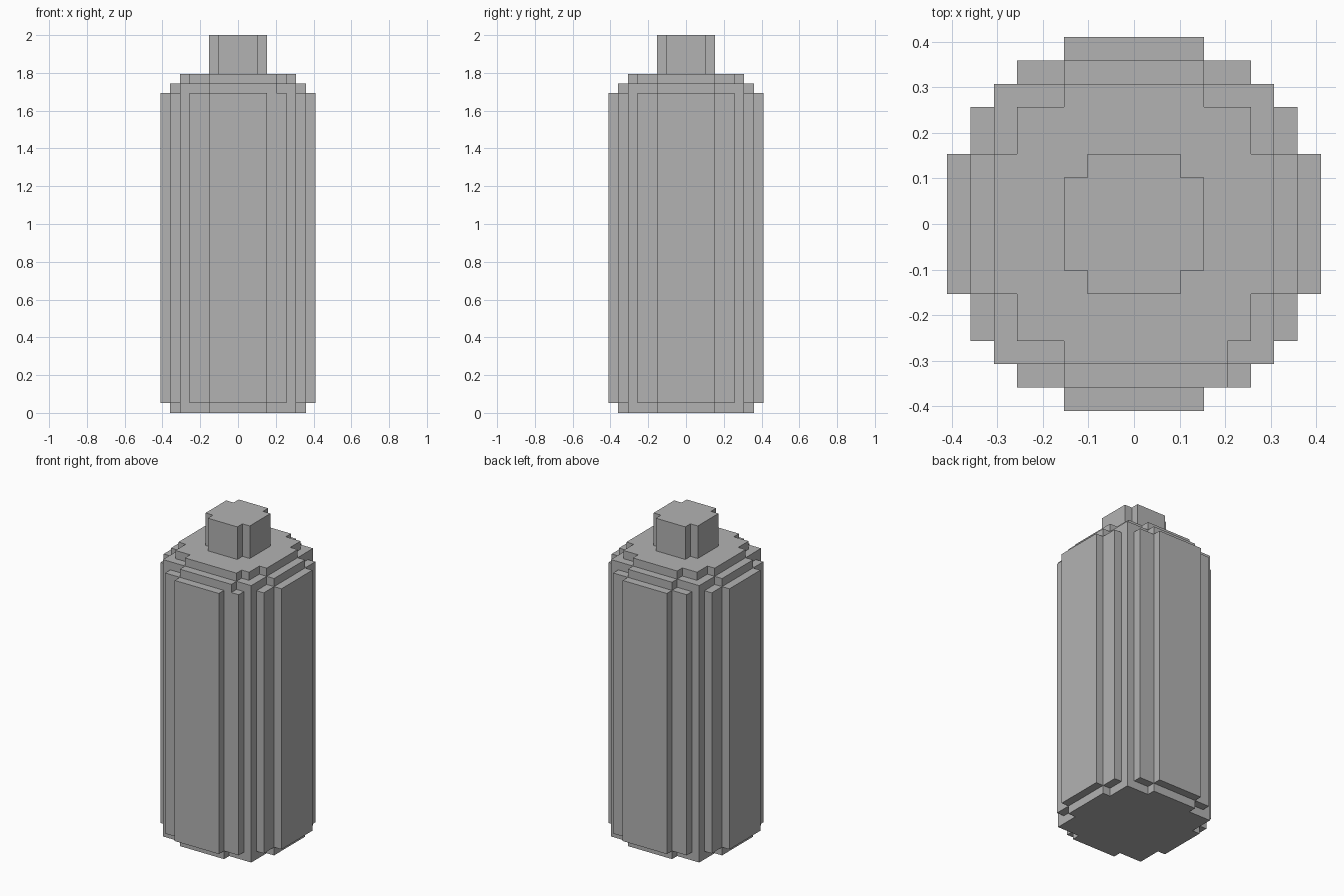
import bpy
import bmesh

# Remove the default cube
cube = bpy.data.objects.get("Cube")
if cube:
    bpy.data.objects.remove(cube, do_unlink=True)

U = 2 / 39  # size of one block

# Single grey material
grey = bpy.data.materials.new("plain_grey")
grey.use_nodes = True
colour = (0.45, 0.45, 0.45, 1)
grey.diffuse_color = colour
grey.node_tree.nodes["Principled BSDF"].inputs["Base Color"].default_value = colour


def quarter(steps):
    """Stair outline of one quadrant from its outer corners."""
    points = [steps[0]]
    for (x0, y0), (x1, y1) in zip(steps, steps[1:]):
        points += [(x1, y0), (x1, y1)]
    return points


def layer(name, bottom, top, steps, front_left=None):
    """Stepped round slab; the front-left quadrant may differ."""
    outline = []
    for turn in range(4):
        use = front_left if turn == 3 and front_left else steps
        for x, y in quarter(use):
            for _ in range(turn):
                x, y = -y, x
            outline.append((x * U, y * U, bottom * U))
    bm = bmesh.new()
    base = bm.faces.new([bm.verts.new(p) for p in outline])
    lifted = bmesh.ops.extrude_face_region(bm, geom=[base], use_keep_orig=True)
    verts = [g for g in lifted["geom"] if isinstance(g, bmesh.types.BMVert)]
    bmesh.ops.translate(bm, verts=verts, vec=(0, 0, (top - bottom) * U))
    bmesh.ops.recalc_face_normals(bm, faces=bm.faces)
    mesh = bpy.data.meshes.new(name)
    bm.to_mesh(mesh)
    bm.free()
    mesh.materials.append(grey)
    obj = bpy.data.objects.new(name, mesh)
    bpy.context.collection.objects.link(obj)


rim = [(7, 3), (6, 6), (3, 7)]

# Can from the ground up
layer("base_rim", 0, 1, rim)
layer("can_body", 1, 33, [(8, 3), (7, 5), (6, 6), (5, 7), (3, 8)])
layer("lower_shoulder", 33, 34, rim, [(7, 4), (6, 6), (3, 7)])
layer("upper_shoulder", 34, 35, [(6, 3), (5, 5), (3, 6)], [(6, 4), (5, 5), (3, 6)])
layer("nozzle", 35, 39, [(3, 2), (2, 3)])
